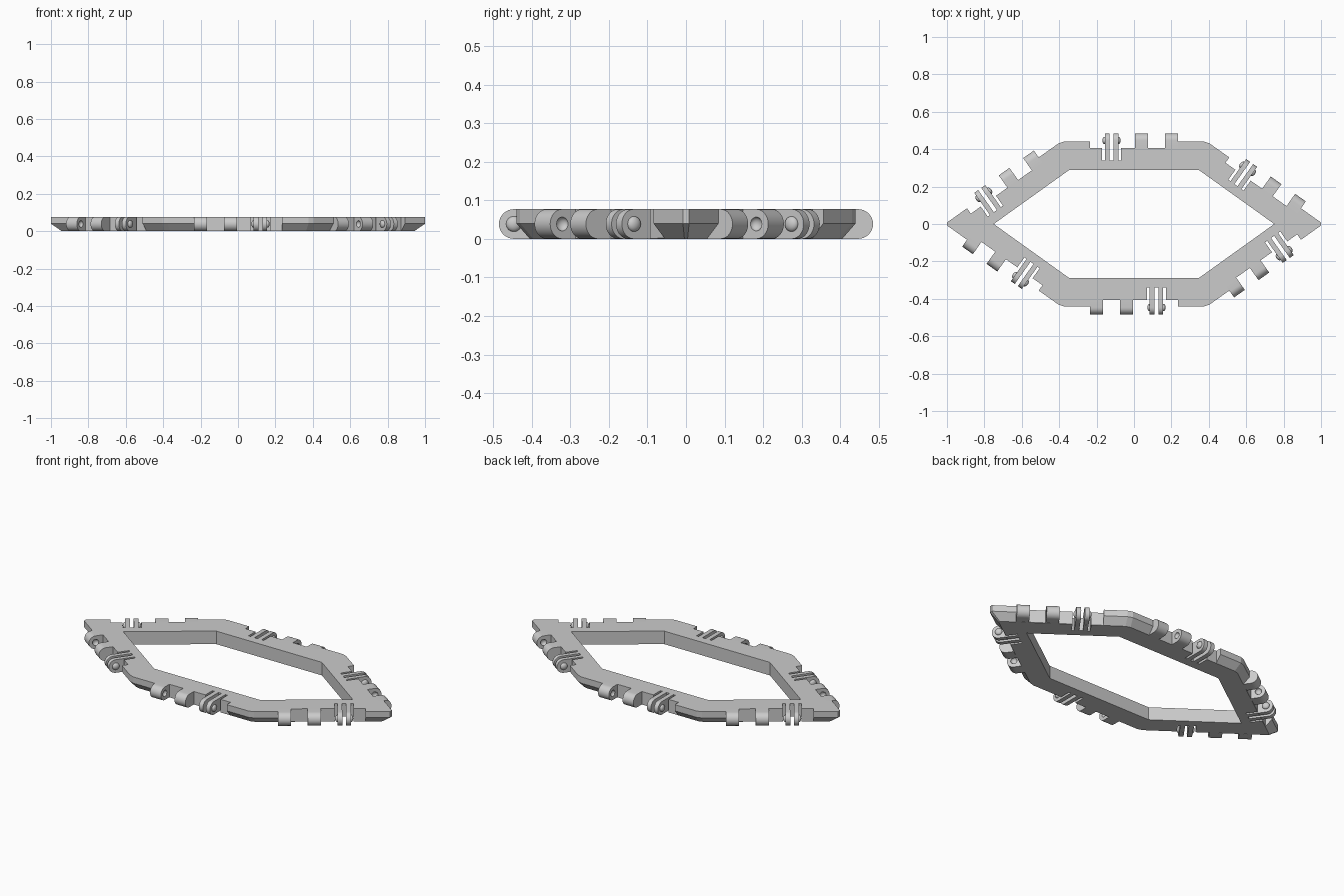
import bpy, bmesh, math
from mathutils import Vector, Matrix

if "Cube" in bpy.data.objects:
    bpy.data.objects.remove(bpy.data.objects["Cube"])

H = 0.077           # frame thickness
R = H / 2           # knuckle radius
AXIS = 0.0065       # hinge axis, outward from the frame edge
NOTCH = 0.035       # depth of the hinge recess

grey = bpy.data.materials.new("grey")
grey.use_nodes = True
grey.diffuse_color = (0.6, 0.6, 0.6, 1)
grey.node_tree.nodes["Principled BSDF"].inputs["Base Color"].default_value = (0.6, 0.6, 0.6, 1)


def make_object(name, bm):
    bmesh.ops.recalc_face_normals(bm, faces=bm.faces)
    mesh = bpy.data.meshes.new(name)
    bm.to_mesh(mesh)
    bm.free()
    mesh.materials.append(grey)
    obj = bpy.data.objects.new(name, mesh)
    bpy.context.collection.objects.link(obj)
    return obj


def loft(bm, rings):
    """Closed solid through rings of equal point count."""
    loops = [[bm.verts.new(p) for p in ring] for ring in rings]
    for a, b in zip(loops, loops[1:]):
        for i in range(len(a)):
            j = (i + 1) % len(a)
            bm.faces.new((a[i], a[j], b[j], b[i]))
    bm.faces.new(loops[0][::-1])
    bm.faces.new(loops[-1])


def full_ring(quarter, z):
    """Mirror a quarter outline into all four quadrants."""
    back = quarter + [(-x, y) for x, y in reversed(quarter)]
    points = back + [(-x, -y) for x, y in back]
    ring = []
    for x, y in points:
        p = Vector((x, y, z))
        if not any((p - q).length < 1e-5 for q in ring):
            ring.append(p)
    return ring


def ellipsoid(bm, u, radius, depth):
    place = Matrix.Translation((u, AXIS, R)) @ Matrix.Diagonal((depth, radius, radius, 1))
    bmesh.ops.create_uvsphere(bm, u_segments=20, v_segments=12, radius=1, matrix=place)


def cut(obj, cutter):
    mod = obj.modifiers.new("cut", 'BOOLEAN')
    mod.object = cutter
    mod.operation = 'DIFFERENCE'
    mod.solver = 'EXACT'
    cutter.hide_render = True
    with bpy.context.temp_override(object=obj, active_object=obj):
        bpy.ops.object.modifier_apply(modifier=mod.name)
    bpy.data.objects.remove(cutter)


def smooth(obj):
    bpy.ops.object.select_all(action='DESELECT')
    obj.select_set(True)
    bpy.context.view_layer.objects.active = obj
    bpy.ops.object.shade_smooth_by_angle(angle=math.radians(30))


# Local axes of each side: along the edge clockwise, outward, up
corners = [(-1.011, 0), (-0.391, 0.44), (0.391, 0.44),
           (1.011, 0), (0.391, -0.44), (-0.391, -0.44)]
sides = []
for i, c in enumerate(corners):
    a, b = Vector(c), Vector(corners[(i + 1) % 6])
    d, mid = (b - a).normalized(), (a + b) / 2
    sides.append(Matrix(((d.x, -d.y, 0, mid.x), (d.y, d.x, 0, mid.y),
                         (0, 0, 1, 0), (0, 0, 0, 1))))

# Hexagonal frame, chamfered below its middle
outer = [(1, 0.008), (0.405, 0.43), (0.377, 0.44)]
lower = [(0.942, 0.004), (0.392, 0.396), (0.364, 0.405)]
bm = bmesh.new()
loft(bm, [full_ring(lower, 0), full_ring(outer, 0.04), full_ring(outer, H)])
frame = make_object("frame", bm)

# Opening, plus a recess with three thin slots on each side
PRONG = -0.12
comb = [(-0.235, 0.04), (-0.235, -NOTCH)]
for lo, hi in ((-0.05, -0.036), (-0.01, 0.01), (0.036, 0.05)):
    comb += [(PRONG + lo, -NOTCH), (PRONG + lo, -0.1), (PRONG + hi, -0.1), (PRONG + hi, -NOTCH)]
comb += [(0.235, -NOTCH), (0.235, 0.04)]
bm = bmesh.new()
opening = [(0.75, 0), (0.345, 0.29)]
loft(bm, [full_ring(opening, -0.1), full_ring(opening, 0.2)])
for m in sides:
    loft(bm, [[m @ Vector((u, v, z)) for u, v in comb] for z in (-0.1, 0.2)])
cut(frame, make_object("frame_cutter", bm))


# Round-ended hinge pieces
profile = [(-NOTCH, 0)]
for k in range(17):
    t = math.pi * (k / 16 - 0.5)
    profile.append((AXIS + R * math.cos(t), R + R * math.sin(t)))
profile.append((-NOTCH, H))


def knuckle(bm, u0, u1):
    loft(bm, [[(u, v, z) for v, z in profile] for u in (u0, u1)])


# Two knuckles with facing sockets
bm = bmesh.new()
knuckle(bm, 0.005, 0.075)
knuckle(bm, 0.165, 0.235)
knuckles = make_object("hinge_knuckles", bm)
bm = bmesh.new()
for u in (0.075, 0.165):
    ellipsoid(bm, u, 0.018, 0.014)
cut(knuckles, make_object("socket_cutter", bm))

# Two springy prongs with domed studs on their outer faces
bm = bmesh.new()
for s in (-1, 1):
    knuckle(bm, PRONG + s * 0.01, PRONG + s * 0.036)
    ellipsoid(bm, PRONG + s * 0.036, 0.02, 0.013)
prongs = make_object("hinge_prongs", bm)

# Repeat the hinge on all six sides
for part in (knuckles, prongs):
    smooth(part)
    base = part.name
    for i, m in enumerate(sides):
        obj = part if i == 0 else part.copy()
        if i:
            bpy.context.collection.objects.link(obj)
        obj.name = f"{base}_{i + 1}"
        obj.matrix_world = m
